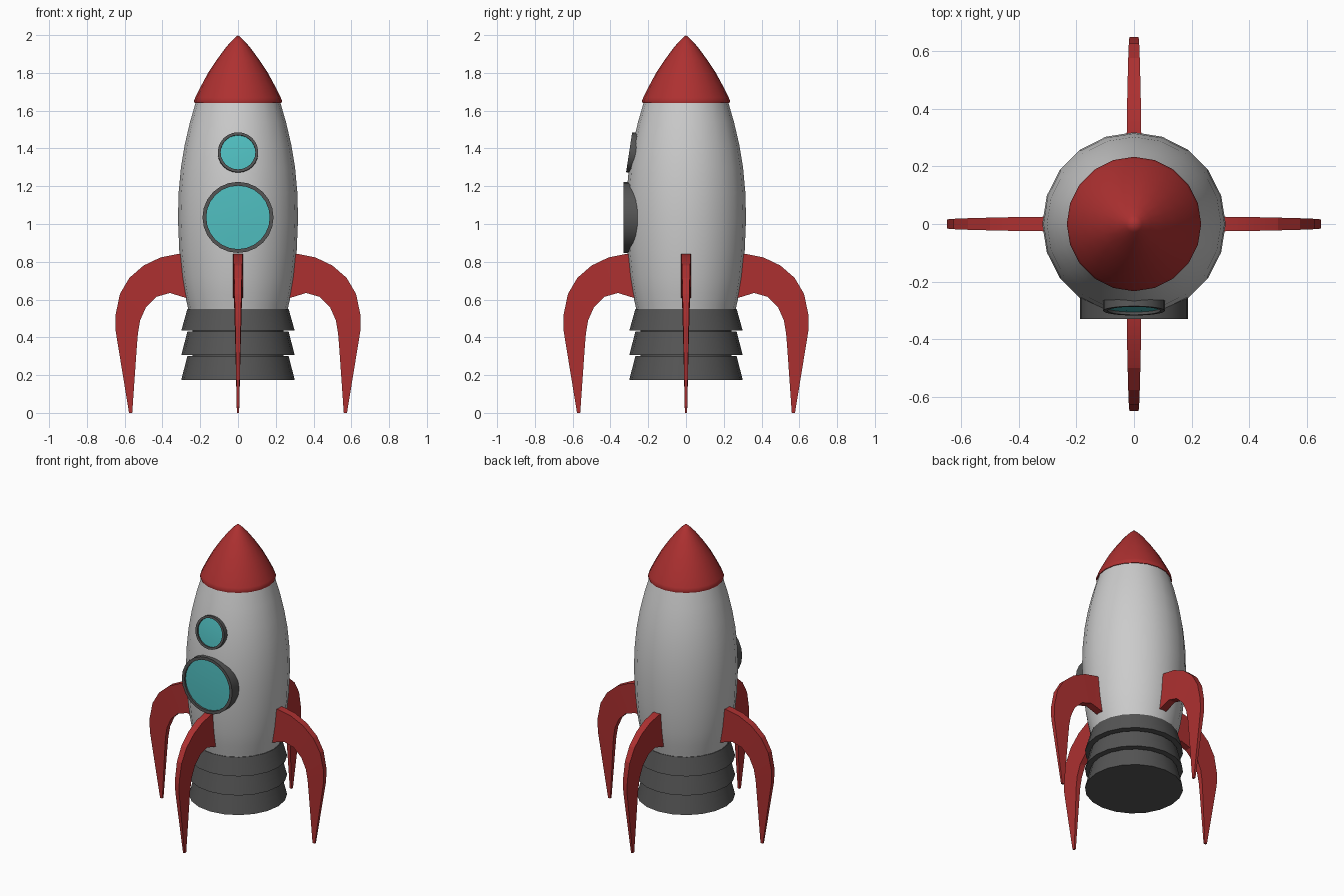
import bpy, bmesh, math
from mathutils import Matrix

if "Cube" in bpy.data.objects:
    bpy.data.objects.remove(bpy.data.objects["Cube"])


def material(name, rgb):
    m = bpy.data.materials.new(name)
    m.diffuse_color = (*rgb, 1)
    m.use_nodes = True
    m.node_tree.nodes["Principled BSDF"].inputs["Base Color"].default_value = m.diffuse_color
    return m


RED = material("red", (0.42, 0.03, 0.03))
DARK = material("dark_grey", (0.09, 0.09, 0.09))
TEAL = material("teal", (0.08, 0.52, 0.53))


def finish(bm, name, mat, angle=35):
    mesh = bpy.data.meshes.new(name)
    bm.to_mesh(mesh)
    bm.free()
    ob = bpy.data.objects.new(name, mesh)
    bpy.context.collection.objects.link(ob)
    if mat:
        mesh.materials.append(mat)
    bpy.ops.object.select_all(action='DESELECT')
    ob.select_set(True)
    bpy.context.view_layer.objects.active = ob
    bpy.ops.object.shade_smooth_by_angle(angle=math.radians(angle))
    return ob


def lathe(name, profile, mat=None, sides=20, matrix=Matrix()):
    """Revolve (radius, z) points, listed so the outside is on the right."""
    bm = bmesh.new()
    rings = []
    for r, z in profile:
        if r == 0:
            rings.append([bm.verts.new((0, 0, z))] * sides)
        else:
            rings.append([bm.verts.new((r * math.cos(2 * math.pi * i / sides),
                                        r * math.sin(2 * math.pi * i / sides), z))
                          for i in range(sides)])
    for lo, hi in zip(rings, rings[1:]):
        for i in range(sides):
            j = (i + 1) % sides
            bm.faces.new(dict.fromkeys((lo[i], lo[j], hi[j], hi[i])))
    bm.transform(matrix)
    return finish(bm, name, mat)


# Hull and nose cone
lathe("hull", [(0.263, 0.545), (0.268, 0.57), (0.282, 0.63), (0.297, 0.72), (0.311, 0.86),
               (0.318, 1.03), (0.314, 1.17), (0.302, 1.3), (0.282, 1.42),
               (0.254, 1.54), (0.222, 1.65)])
lathe("nose_cone", [(0, 1.64), (0.23, 1.64), (0.233, 1.652), (0.226, 1.67), (0.196, 1.73),
                    (0.158, 1.8), (0.112, 1.87), (0.06, 1.94), (0.028, 1.975), (0, 2.0)], RED)

# Stepped engine skirt
lathe("engine", [(0, 0.175), (0.3, 0.175), (0.268, 0.302), (0.24, 0.302), (0.24, 0.307),
                 (0.3, 0.307), (0.268, 0.43), (0.24, 0.43), (0.24, 0.436),
                 (0.3, 0.436), (0.268, 0.55), (0, 0.55)], DARK)


# Portholes: rim and glass
def porthole(name, y, z, tilt, outer, inner, depth, recess):
    m = Matrix.Translation((0, y, z)) @ Matrix.Rotation(math.radians(90 - tilt), 4, 'X')
    lathe(name + "_rim", [(outer, -depth), (outer, 0), (inner, 0), (inner, -recess)],
          DARK, 24, m)
    lathe(name + "_glass", [(inner, -recess), (inner * 0.6, -recess * 0.75),
                            (0, -recess * 0.6)], TEAL, 24, m)


porthole("large_porthole", -0.33, 1.035, 0, 0.188, 0.168, 0.09, 0.012)
porthole("small_porthole", -0.301, 1.38, 8.7, 0.107, 0.092, 0.055, 0.01)

# Curved fins: (outer x, outer z, inner x, inner z, half thickness)
SECTIONS = [(0.27, 0.842, 0.26, 0.605, 0.026), (0.325, 0.84, 0.29, 0.613, 0.025),
            (0.41, 0.823, 0.36, 0.635, 0.024), (0.50, 0.78, 0.43, 0.615, 0.022),
            (0.575, 0.715, 0.487, 0.56, 0.020), (0.625, 0.63, 0.518, 0.49, 0.018),
            (0.648, 0.52, 0.53, 0.42, 0.016), (0.648, 0.435, 0.536, 0.345, 0.014),
            (0.577, 0, 0.56, 0, 0.006)]


def fin(name, angle):
    bm = bmesh.new()
    loops = [[bm.verts.new(p) for p in ((ox, -t, oz), (ox, t, oz), (ix, t, iz), (ix, -t, iz))]
             for ox, oz, ix, iz, t in SECTIONS]
    for a, b in zip(loops, loops[1:]):
        for i in range(4):
            j = (i + 1) % 4
            bm.faces.new((a[i], a[j], b[j], b[i]))
    bm.faces.new(loops[0])
    bm.faces.new(loops[-1])
    bmesh.ops.recalc_face_normals(bm, faces=bm.faces)
    bm.transform(Matrix.Rotation(angle, 4, 'Z'))
    finish(bm, name, RED, 15)


for k, side in enumerate(("right", "back", "left", "front")):
    fin(side + "_fin", k * math.pi / 2)
